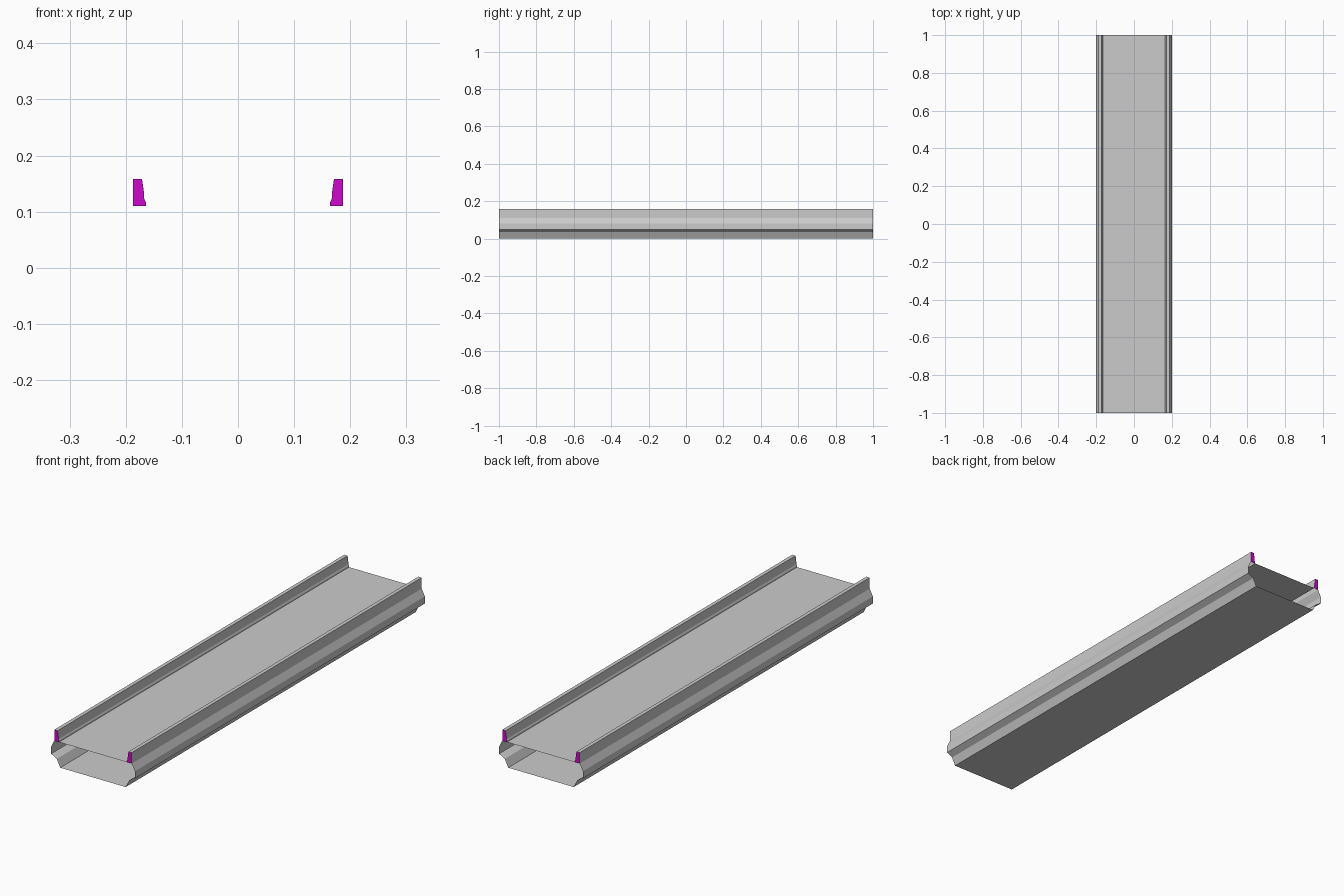
import bpy, bmesh

cube = bpy.data.objects.get("Cube")
if cube:
    bpy.data.objects.remove(cube, do_unlink=True)

HALF_LENGTH = 1.0


def make_material(name, colour):
    mat = bpy.data.materials.new(name)
    mat.use_nodes = True
    mat.diffuse_color = colour
    mat.node_tree.nodes["Principled BSDF"].inputs["Base Color"].default_value = colour
    return mat


grey = make_material("concrete grey", (0.6, 0.6, 0.6, 1))
magenta = make_material("magenta", (0.6, 0.003, 0.6, 1))


def make_object(name, bm, mat):
    mesh = bpy.data.meshes.new(name)
    bm.to_mesh(mesh)
    bm.free()
    mesh.materials.append(mat)
    obj = bpy.data.objects.new(name, mesh)
    bpy.context.collection.objects.link(obj)
    return obj


def sweep(name, profile):
    """Stretch an open (x, z) profile along y, leaving the ends open."""
    bm = bmesh.new()
    front, back = [[bm.verts.new((x, y, z)) for x, z in profile]
                   for y in (-HALF_LENGTH, HALF_LENGTH)]
    for i in range(len(profile) - 1):
        bm.faces.new((front[i], front[i + 1], back[i + 1], back[i]))
    return make_object(name, bm, grey)


def end_caps(name, profile):
    """Close both ends of a parapet, facing outwards."""
    bm = bmesh.new()
    for y in (-HALF_LENGTH, HALF_LENGTH):
        face = bm.faces.new([bm.verts.new((x, y, z)) for x, z in profile])
        face.normal_update()
        if face.normal.y * y < 0:
            face.normal_flip()
    return make_object(name, bm, magenta)


# Half profiles, from the deck edge over the parapet and down to the base
parapet = [(0.164, 0.11), (0.164, 0.116), (0.167, 0.122), (0.168, 0.137),
           (0.171, 0.158), (0.187, 0.158), (0.187, 0.11)]
flank = [(0.187, 0.11), (0.202, 0.08), (0.202, 0.049), (0.175, 0.034), (0.158, 0)]


def side(points, s):
    """Mirror a half profile while keeping the faces outward."""
    pts = [(s * x, z) for x, z in points]
    return pts if s > 0 else pts[::-1]


# Parapets, flanks and magenta ends on both sides
for label, s in (("left", 1), ("right", -1)):
    sweep(label + "_parapet", side(parapet, s))
    sweep(label + "_flank", side(flank, s))
    end_caps(label + "_parapet_ends", side(parapet, s))

# Road deck and underside
sweep("deck", [(-0.164, 0.11), (0.164, 0.11)])
sweep("underside", [(0.158, 0), (-0.158, 0)])
